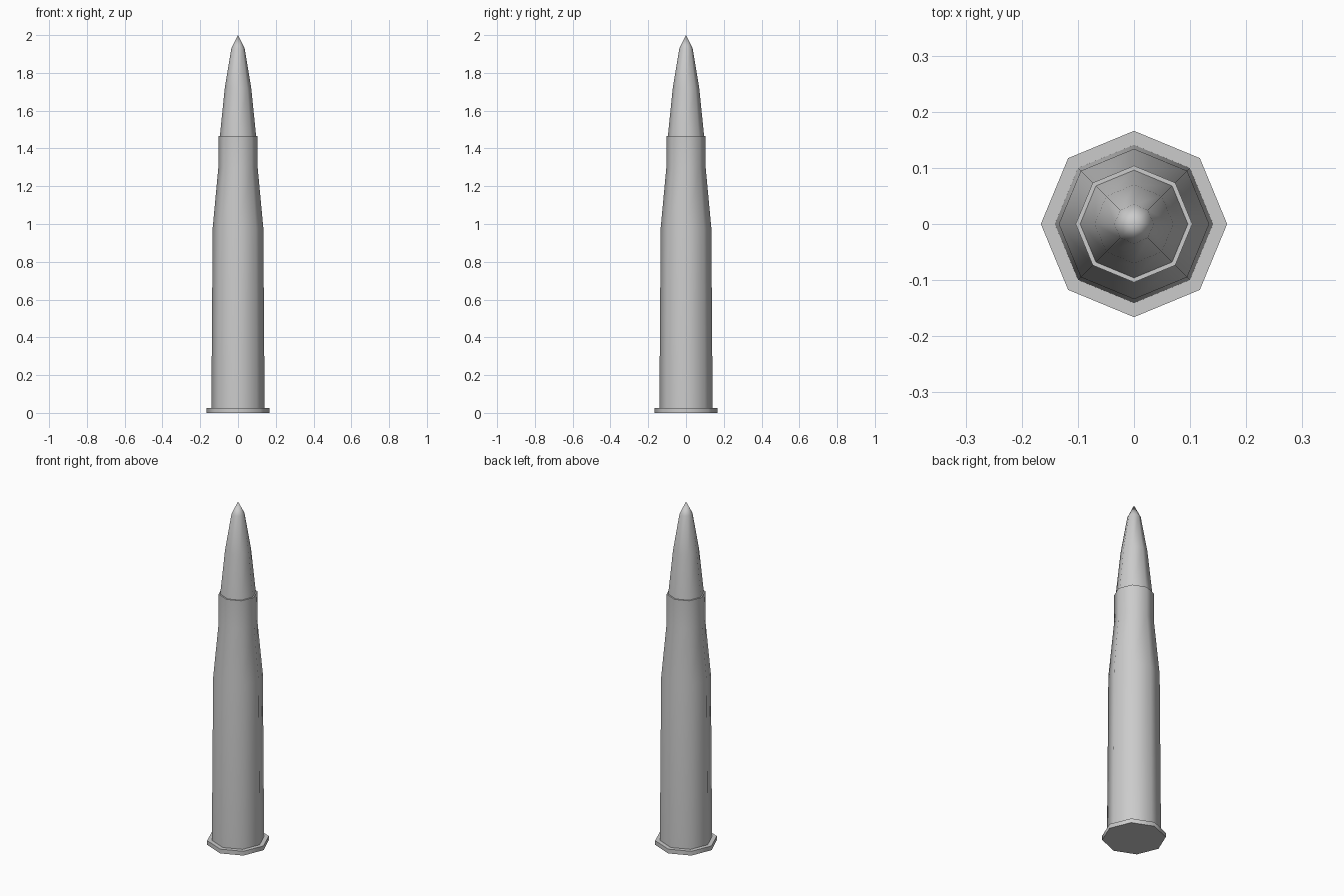
import bpy
import bmesh
import math

if "Cube" in bpy.data.objects:
    bpy.data.objects.remove(bpy.data.objects["Cube"])

SIDES = 8


def lathe(name, profile, angle):
    """Revolve (radius, z) points into an eight-sided solid; radius 0 makes a pole."""
    bm = bmesh.new()
    rings = []
    for r, z in profile:
        if r == 0:
            rings.append([bm.verts.new((0, 0, z))] * SIDES)
        else:
            rings.append([bm.verts.new((r * math.cos(math.tau * i / SIDES),
                                        r * math.sin(math.tau * i / SIDES), z))
                          for i in range(SIDES)])
    for low, high in zip(rings, rings[1:]):
        for i in range(SIDES):
            j = (i + 1) % SIDES
            corners = dict.fromkeys((low[i], low[j], high[j], high[i]))
            bm.faces.new(list(corners))
    # Close the open ends
    for ring, (r, z) in ((rings[0], profile[0]), (rings[-1], profile[-1])):
        if r > 0:
            bm.faces.new(ring)
    bmesh.ops.recalc_face_normals(bm, faces=bm.faces)
    mesh = bpy.data.meshes.new(name)
    bm.to_mesh(mesh)
    bm.free()
    obj = bpy.data.objects.new(name, mesh)
    bpy.context.collection.objects.link(obj)
    bpy.ops.object.select_all(action='DESELECT')
    obj.select_set(True)
    bpy.context.view_layer.objects.active = obj
    bpy.ops.object.shade_smooth_by_angle(angle=math.radians(angle))
    return obj


# Case: flat base, wide rim, tapered body, shoulder, neck and lip
lathe("cartridge_case", [(0.166, 0), (0.166, 0.025), (0.141, 0.025),
                         (0.134, 0.98), (0.104, 1.30), (0.104, 1.465),
                         (0.096, 1.465)], 60)

# Bullet: curved taper to a point, seated in the neck
lathe("bullet", [(0.096, 1.465), (0.070, 1.72), (0.035, 1.93), (0, 2.0)], 60)
